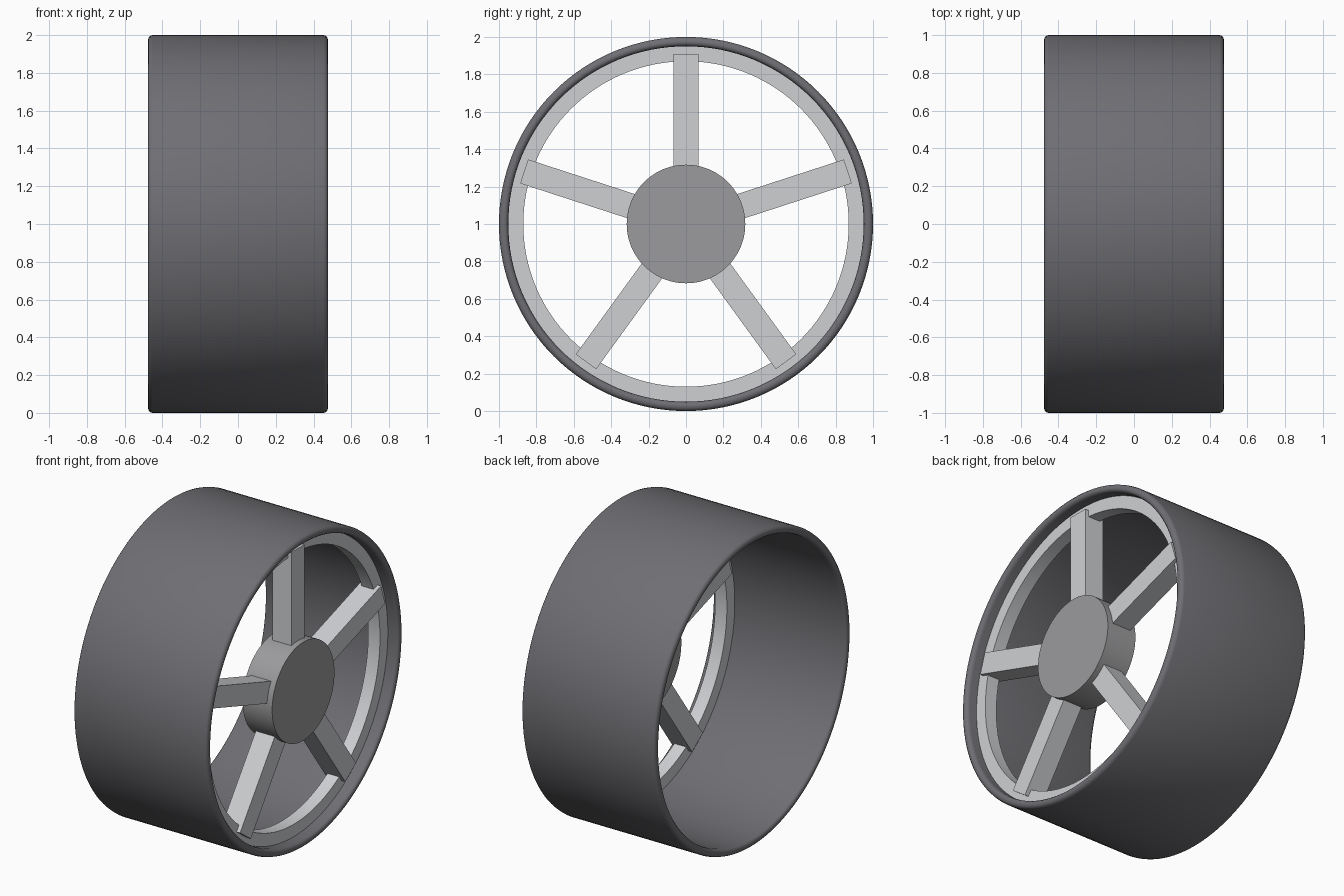
import bpy, bmesh, math
from mathutils import Matrix, Vector

if "Cube" in bpy.data.objects:
    bpy.data.objects.remove(bpy.data.objects["Cube"])


def material(name, rgb):
    m = bpy.data.materials.new(name)
    m.diffuse_color = (*rgb, 1)
    m.use_nodes = True
    m.node_tree.nodes["Principled BSDF"].inputs["Base Color"].default_value = m.diffuse_color
    return m


rubber = material("dark rubber", (0.16, 0.157, 0.172))
silver = material("light silver", (0.62, 0.63, 0.65))
grey = material("mid grey", (0.33, 0.33, 0.34))


def finish(bm, name, mat, smooth=False):
    bmesh.ops.recalc_face_normals(bm, faces=bm.faces)
    mesh = bpy.data.meshes.new(name)
    bm.to_mesh(mesh)
    bm.free()
    mesh.materials.append(mat)
    ob = bpy.data.objects.new(name, mesh)
    bpy.context.collection.objects.link(ob)
    if smooth:
        bpy.ops.object.select_all(action='DESELECT')
        ob.select_set(True)
        bpy.context.view_layer.objects.active = ob
        bpy.ops.object.shade_smooth_by_angle(angle=math.radians(40))
    return ob


def revolve(name, profile, mat, n=128):
    """Closed (x, radius) profile turned about the wheel axle."""
    bm = bmesh.new()
    rings = []
    for i in range(n):
        a = 2 * math.pi * i / n
        rings.append([bm.verts.new((x, r * math.cos(a), 1 + r * math.sin(a)))
                      for x, r in profile])
    k = len(profile)
    for i in range(n):
        p, q = rings[i], rings[(i + 1) % n]
        for j in range(k):
            bm.faces.new((p[j], p[(j + 1) % k], q[(j + 1) % k], q[j]))
    return finish(bm, name, mat, True)


# Tyre: thin band with rounded lips
lip = [(0.452, 0.95), (0.465, 0.953), (0.474, 0.961), (0.477, 0.972),
       (0.474, 0.986), (0.466, 0.996), (0.452, 1.0)]
revolve("tyre", lip + [(-x, r) for x, r in reversed(lip)], rubber)

# Rim ring and hub share the same centre plane
CX = 0.36
revolve("rim", [(CX - 0.042, 0.87), (CX + 0.042, 0.87),
                (CX + 0.042, 0.952), (CX - 0.042, 0.952)], silver)

bm = bmesh.new()
bmesh.ops.create_cone(bm, cap_ends=True, segments=96, radius1=0.317,
                      radius2=0.317, depth=0.21,
                      matrix=Matrix.Translation((CX, 0, 1))
                      @ Matrix.Rotation(math.pi / 2, 4, 'Y'))
finish(bm, "hub", grey, True)

# Five box spokes
for i in range(5):
    bm = bmesh.new()
    bmesh.ops.create_cube(bm, size=1, matrix=Matrix.Translation((CX, 0, 1))
                          @ Matrix.Rotation(i * 2 * math.pi / 5, 4, 'X')
                          @ Matrix.Translation((0, 0, 0.58))
                          @ Matrix.Diagonal((0.135, 0.135, 0.66, 1)))
    finish(bm, f"spoke_{i + 1}", silver)
